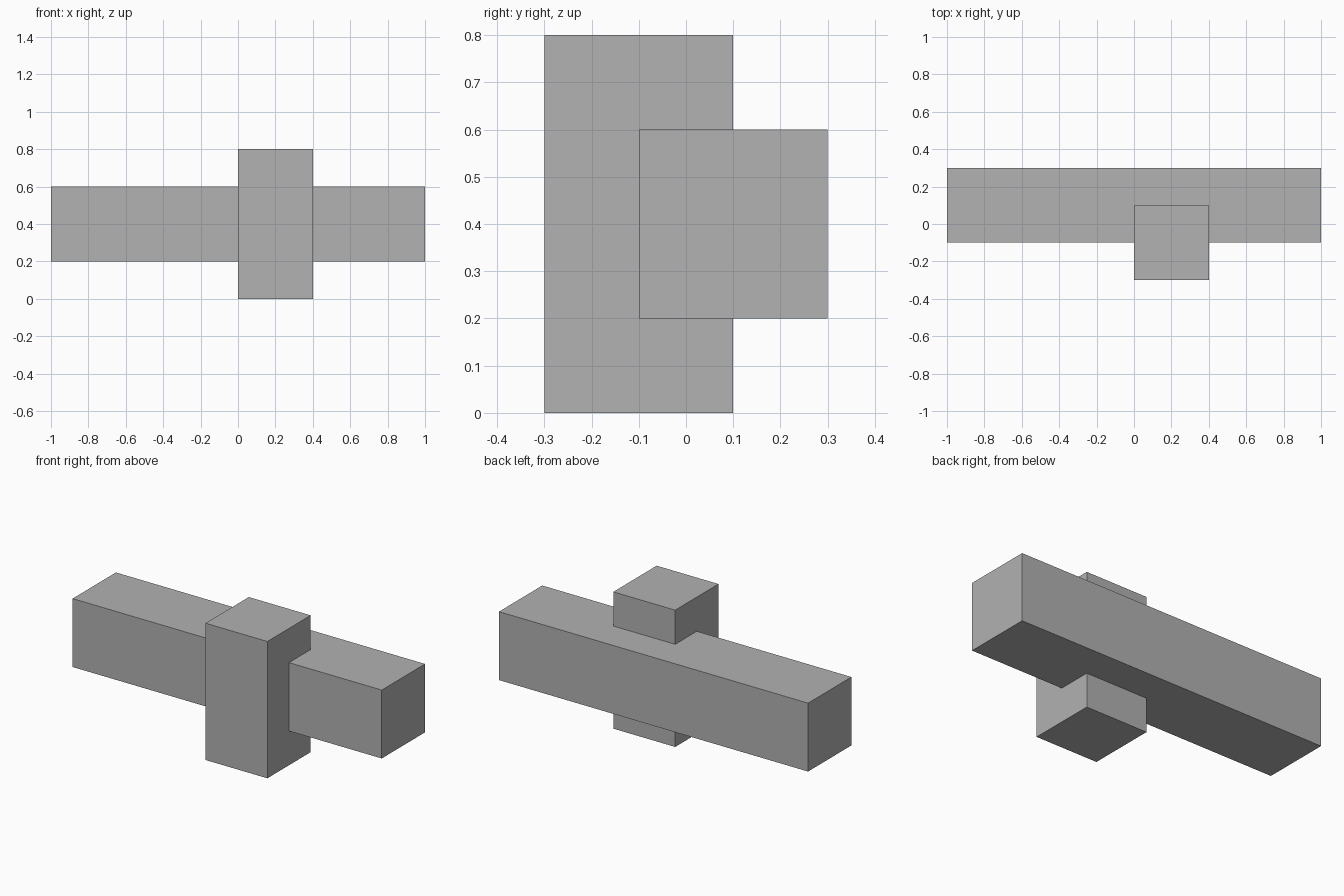
import bpy
from mathutils import Vector

default = bpy.data.objects.get("Cube")
if default:
    bpy.data.objects.remove(default, do_unlink=True)

# Plain grey shared by both parts
GREY = (0.445, 0.445, 0.445, 1.0)
grey = bpy.data.materials.new("plain_grey")
grey.use_nodes = True
grey.diffuse_color = GREY
grey.node_tree.nodes["Principled BSDF"].inputs["Base Color"].default_value = GREY


def box(name, low, high):
    """Flat-sided box between two opposite corners."""
    low, high = Vector(low), Vector(high)
    bpy.ops.mesh.primitive_cube_add(size=1)
    obj = bpy.context.object
    obj.name = obj.data.name = name
    for v in obj.data.vertices:
        v.co = (low + high) / 2 + v.co * (high - low)
    obj.data.materials.append(grey)
    return obj


# Long horizontal beam
box("horizontal_beam", (-1, -0.1, 0.2), (1, 0.3, 0.6))

# Upright post set halfway into the front of the beam
box("upright_post", (0, -0.3, 0), (0.4, 0.1, 0.8))
